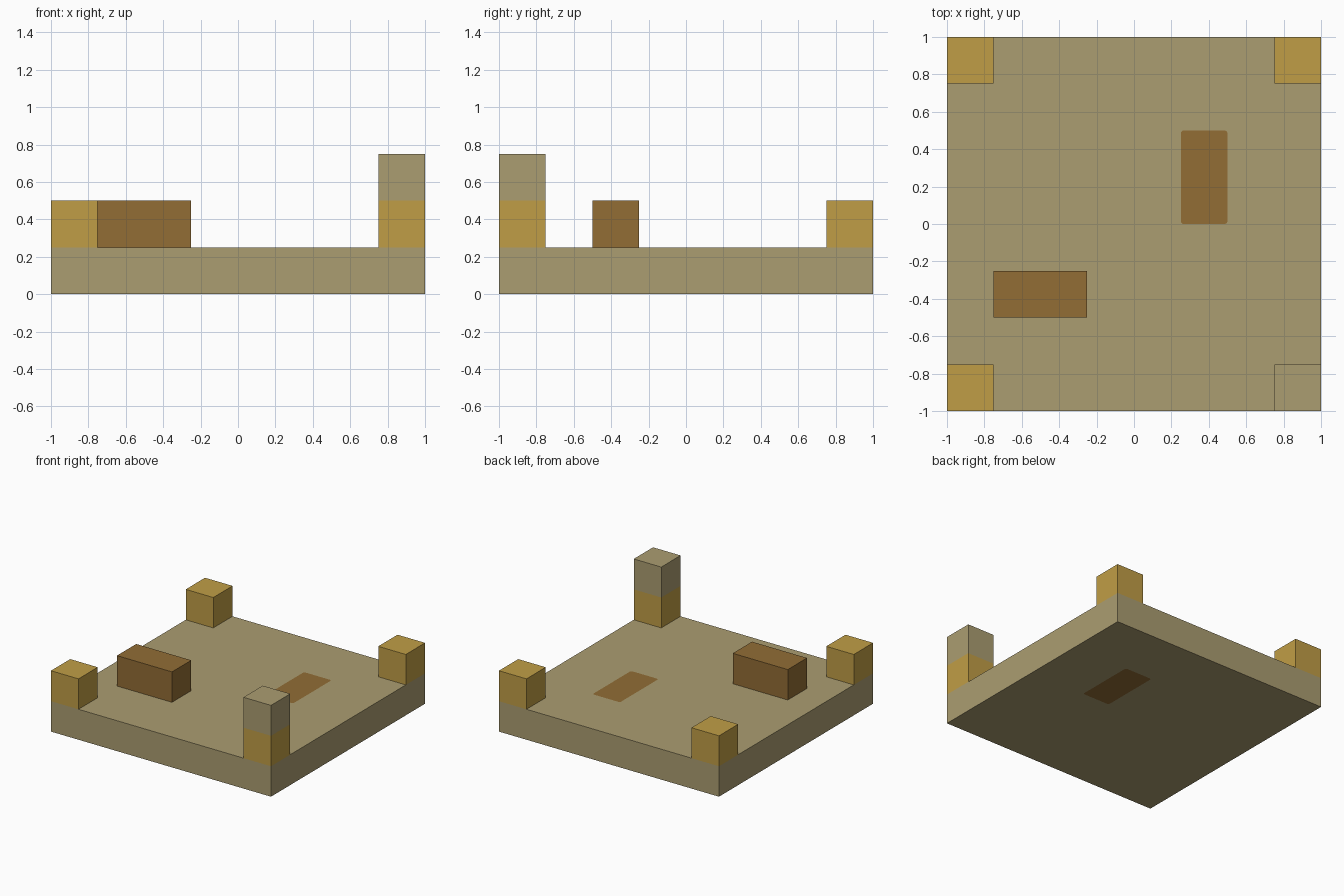
import bpy, bmesh
from mathutils import Vector

default = bpy.data.objects.get("Cube")
if default:
    bpy.data.objects.remove(default, do_unlink=True)


def material(name, r, g, b):
    """Flat material from 8-bit display colour values, stored as linear."""
    def linear(c):
        c /= 255
        return c / 12.92 if c <= 0.04045 else ((c + 0.055) / 1.055) ** 2.4
    colour = (linear(r), linear(g), linear(b), 1)
    mat = bpy.data.materials.new(name)
    mat.use_nodes = True
    mat.diffuse_color = colour
    bsdf = mat.node_tree.nodes["Principled BSDF"]
    bsdf.inputs["Base Color"].default_value = colour
    bsdf.inputs["Roughness"].default_value = 0.9
    return mat


SAND = material("sand", 171, 157, 113)
GOLD = material("gold", 192, 158, 70)
BROWN = material("brown", 146, 109, 53)

U = 0.25  # block unit


def box(name, low, high, mat, corner=0):
    """Box between two points, with optional rounded vertical edges."""
    low, high = Vector(low), Vector(high)
    bm = bmesh.new()
    bmesh.ops.create_cube(bm, size=1)
    bmesh.ops.scale(bm, vec=high - low, verts=bm.verts)
    bmesh.ops.translate(bm, vec=(low + high) / 2, verts=bm.verts)
    if corner:
        upright = [e for e in bm.edges
                   if abs(e.verts[0].co.z - e.verts[1].co.z) > 0.01]
        bmesh.ops.bevel(bm, geom=upright, offset=corner, segments=3,
                        profile=0.5, affect='EDGES')
    mesh = bpy.data.meshes.new(name)
    bm.to_mesh(mesh)
    bm.free()
    mesh.materials.append(mat)
    obj = bpy.data.objects.new(name, mesh)
    bpy.context.collection.objects.link(obj)
    return obj


# Base slab with a slot cut right through it
base = box("base_slab", (-1, -1, 0), (1, 1, U), SAND)
slot = box("slot_cutter", (U, 0, -U), (2 * U, 2 * U, 2 * U), SAND, 0.015)
slot.hide_render = True
cut = base.modifiers.new("slot", 'BOOLEAN')
cut.object = slot
cut.operation = 'DIFFERENCE'
cut.solver = 'EXACT'
bpy.context.view_layer.objects.active = base
bpy.ops.object.modifier_apply(modifier=cut.name)
bpy.data.objects.remove(slot, do_unlink=True)

# Brown block filling the slot, flush above and below
box("inlaid_block", (U, 0, 0), (2 * U, 2 * U, U), BROWN, 0.015)

# Brown block lying on the slab
box("raised_block", (-3 * U, -2 * U, U), (-U, -U, 2 * U), BROWN)

# Gold block on every corner
for side, x in (("right", -1), ("left", 1 - U)):
    for end, y in (("front", -1), ("back", 1 - U)):
        box(f"{end}_{side}_corner_block", (x, y, U), (x + U, y + U, 2 * U), GOLD)

# Sand block stacked on the front left corner
box("corner_cap", (1 - U, -1, 2 * U), (1, U - 1, 3 * U), SAND)
